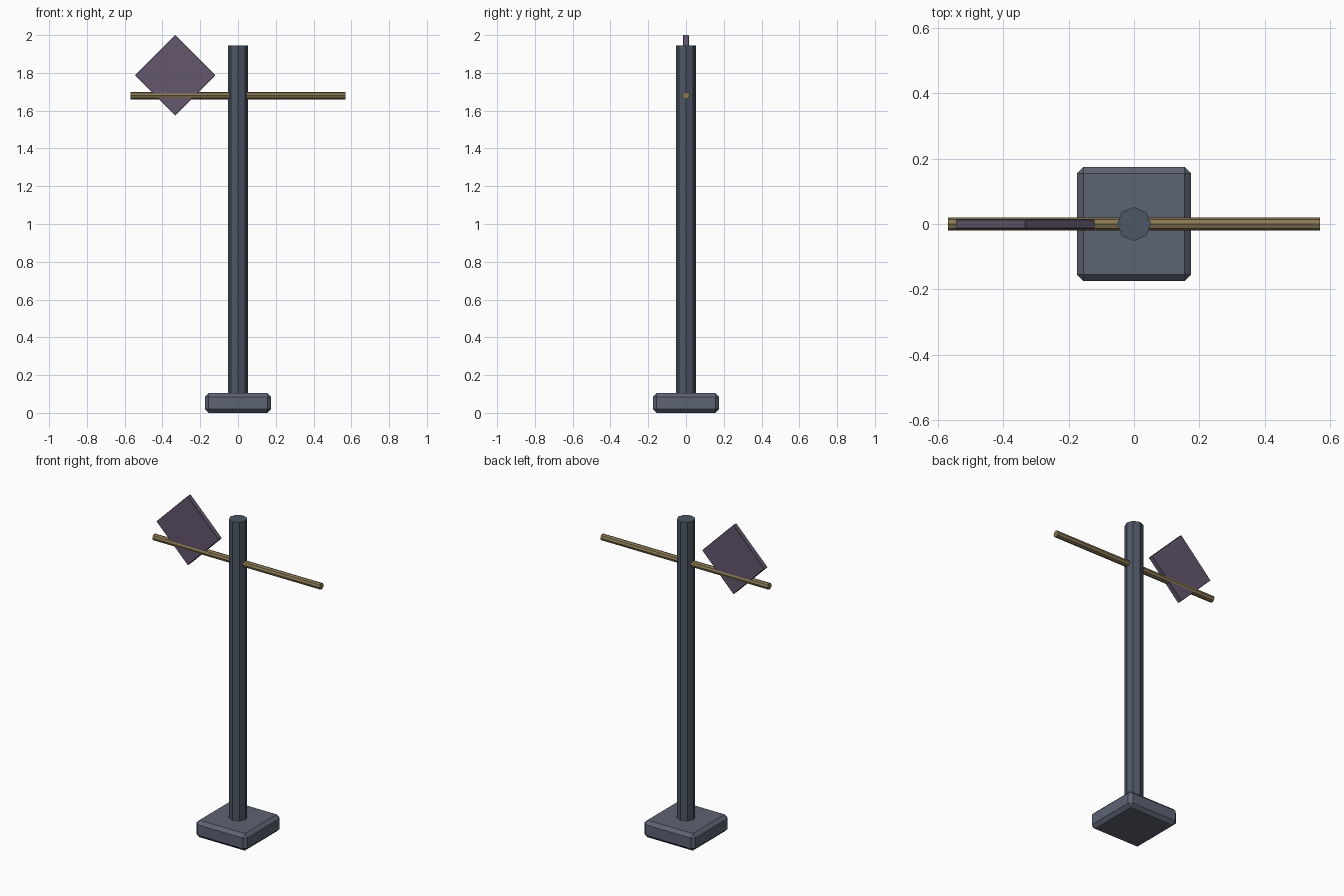
import bpy
from math import radians, sqrt

if "Cube" in bpy.data.objects:
    bpy.data.objects.remove(bpy.data.objects["Cube"])


def finish(obj, name, color, bevel=0):
    obj.name = name
    mat = bpy.data.materials.new(name + "_paint")
    mat.diffuse_color = (*color, 1)
    mat.use_nodes = True
    mat.node_tree.nodes["Principled BSDF"].inputs["Base Color"].default_value = mat.diffuse_color
    obj.data.materials.append(mat)
    if bevel:
        mod = obj.modifiers.new("chamfer", 'BEVEL')
        mod.width = bevel
        mod.segments = 1
    return obj


def box(name, size, loc, color, rot=(0, 0, 0), bevel=0):
    bpy.ops.mesh.primitive_cube_add(size=1, location=loc, rotation=rot)
    obj = bpy.context.object
    obj.scale = size
    bpy.ops.object.transform_apply(location=False, rotation=False, scale=True)
    return finish(obj, name, color, bevel)


def rod(name, radius, length, loc, color, rot=(0, 0, 0)):
    bpy.ops.mesh.primitive_cylinder_add(vertices=8, radius=radius, depth=length,
                                        location=loc, rotation=rot)
    return finish(bpy.context.object, name, color)


# Chamfered foot block
box("base", (0.35, 0.35, 0.105), (0, 0, 0.0525), (0.11, 0.125, 0.175), bevel=0.02)

# Octagonal upright, seated in the foot
rod("post", 0.052, 1.895, (0, 0, 0.9975), (0.075, 0.095, 0.13))

# Crossbar through the post
rod("crossbar", 0.02, 1.14, (0, 0, 1.68), (0.25, 0.19, 0.09), (0, radians(90), 0))

# Diamond panel threaded on the left half of the bar
side = 0.302
box("diamond_panel", (side, 0.03, side), (-0.333, 0, 2.0 - side / sqrt(2) + 0.001),
    (0.125, 0.095, 0.15), (0, radians(45), 0), bevel=0.002)
